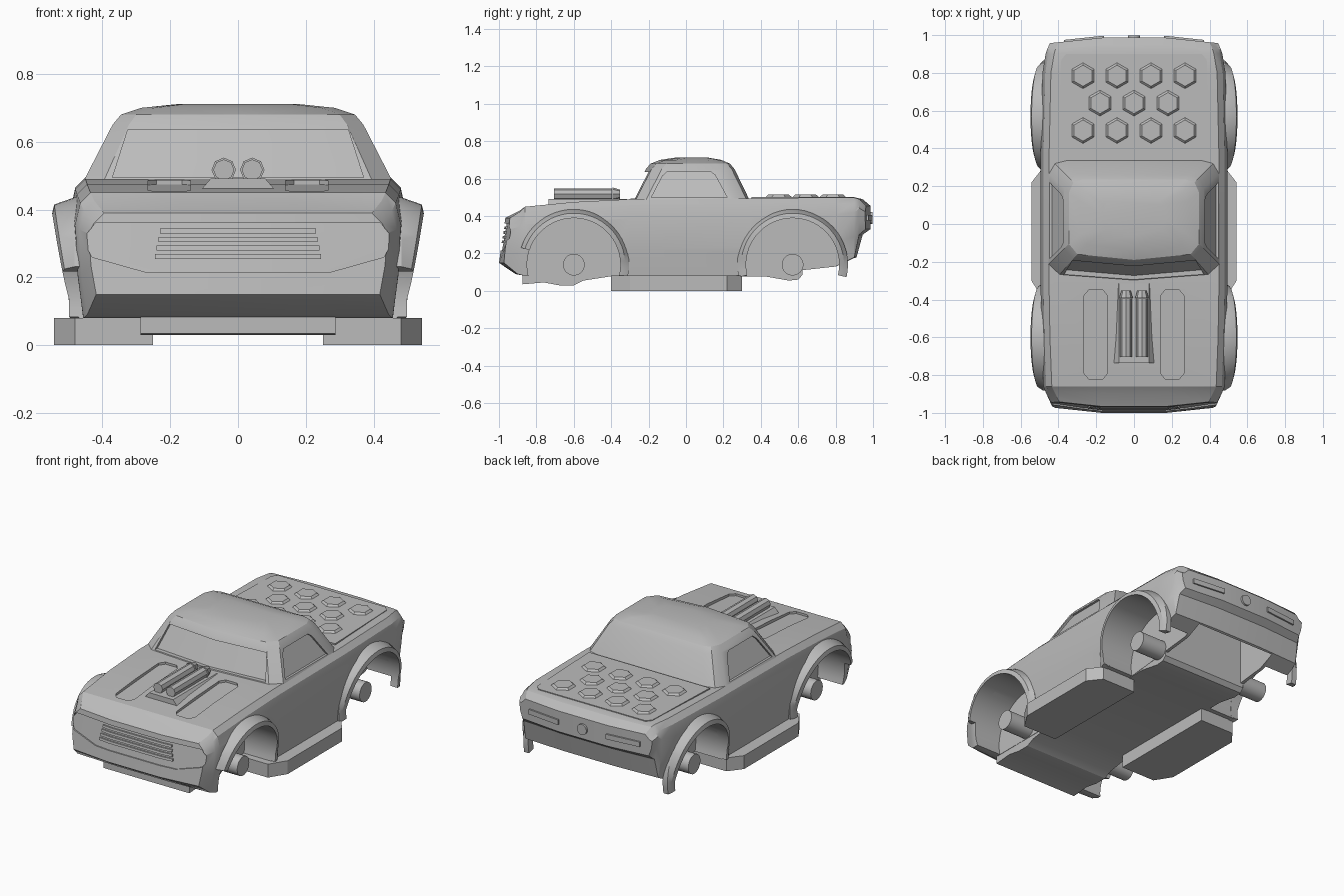
import bpy, bmesh, math
from mathutils import Vector, Matrix

if "Cube" in bpy.data.objects:
    bpy.data.objects.remove(bpy.data.objects["Cube"])

grey = bpy.data.materials.new("light_grey")
grey.use_nodes = True
grey.diffuse_color = (0.5, 0.5, 0.5, 1)
grey.node_tree.nodes["Principled BSDF"].inputs["Base Color"].default_value = (0.5, 0.5, 0.5, 1)


def finish(bm, name, angle=25):
    bmesh.ops.recalc_face_normals(bm, faces=bm.faces)
    mesh = bpy.data.meshes.new(name)
    bm.to_mesh(mesh)
    bm.free()
    mesh.materials.append(grey)
    ob = bpy.data.objects.new(name, mesh)
    bpy.context.collection.objects.link(ob)
    smooth(ob, angle)
    return ob


def smooth(ob, angle=25):
    bpy.ops.object.select_all(action="DESELECT")
    ob.select_set(True)
    bpy.context.view_layer.objects.active = ob
    bpy.ops.object.shade_smooth_by_angle(angle=math.radians(angle))


def slice_x(bm, xs):
    for x in xs:
        bmesh.ops.bisect_plane(bm, geom=bm.verts[:] + bm.edges[:] + bm.faces[:],
                               plane_co=(x, 0, 0), plane_no=(1, 0, 0))


def prism(name, pts, depth, rim=0, cuts=(), warp=None):
    """Extrude a flat outline along depth; rim leaves only a border frame."""
    bm = bmesh.new()
    face = bm.faces.new([bm.verts.new(p) for p in pts])
    if rim:
        bmesh.ops.inset_region(bm, faces=[face], thickness=rim)
        bmesh.ops.delete(bm, geom=[face], context="FACES_ONLY")
    out = bmesh.ops.extrude_face_region(bm, geom=bm.faces[:])
    moved = [g for g in out["geom"] if isinstance(g, bmesh.types.BMVert)]
    bmesh.ops.translate(bm, verts=moved, vec=depth)
    slice_x(bm, cuts)
    if warp:
        for v in bm.verts:
            warp(v.co)
    return finish(bm, name)


def cone(name, r1, r2, depth, at, sides=24, axis="Z"):
    bm = bmesh.new()
    bmesh.ops.create_cone(bm, cap_ends=True, segments=sides, radius1=r1, radius2=r2, depth=depth)
    if axis != "Z":
        turn = Matrix.Rotation(math.pi / 2, 3, "Y" if axis == "X" else "X")
        bmesh.ops.rotate(bm, verts=bm.verts, matrix=turn)
    bmesh.ops.translate(bm, verts=bm.verts, vec=at)
    return finish(bm, name)


def cut(target, cutters):
    for c in cutters:
        c.hide_render = True
        mod = target.modifiers.new("cut", "BOOLEAN")
        mod.operation, mod.solver, mod.object = "DIFFERENCE", "EXACT", c
        bpy.context.view_layer.objects.active = target
        bpy.ops.object.modifier_apply(modifier=mod.name)
        bpy.data.objects.remove(c)
    smooth(target)


def mirrored(pts):
    return pts + [(-x, *rest) for x, *rest in reversed(pts)]


def bow(co):
    """Bow both ends outward in the middle and lean the nose back."""
    f = min(max((abs(co.y) - 0.86) / 0.1, 0), 1)
    out = 0.03 * f * min(max((0.45 - abs(co.x)) / 0.28, 0), 1)
    if co.y < 0:
        co.y += 0.18 * f * max(co.z - 0.2, 0) - out
    else:
        co.y += out


# Body shell: half width, underside and top height at each station along y
stations = [(-0.97, 0.44, 0.15, 0.39), (-0.90, 0.468, 0.09, 0.425), (-0.86, 0.48, 0.08, 0.45),
            (-0.6, 0.49, 0.08, 0.475), (-0.3, 0.495, 0.08, 0.49), (0.34, 0.495, 0.08, 0.495),
            (0.8, 0.485, 0.13, 0.5), (0.9, 0.468, 0.18, 0.498), (0.925, 0.46, 0.3, 0.49),
            (0.957, 0.445, 0.33, 0.455)]
bm = bmesh.new()
rings = []
for y, w, zb, zt in stations:
    h = zt - zb
    half = [(w * 0.95, zb), (w * 0.985, zb + h * 0.35), (w, zb + h * 0.75),
            (w - 0.015, zt - 0.03), (w - 0.045, zt)]
    rings.append([bm.verts.new((x, y, z)) for x, z in mirrored(half)])
for a, b in zip(rings, rings[1:]):
    for i in range(len(a)):
        j = (i + 1) % len(a)
        bm.faces.new((a[i], a[j], b[j], b[i]))
bm.faces.new(rings[0])
bm.faces.new(rings[-1])
slice_x(bm, (-0.17, 0.17))
for v in bm.verts:
    bow(v.co)
body = finish(bm, "body")

WHEELS = (-0.6, 0.57)
SIDES = (-1, 1)
ENDS = (-0.17, 0.17)


def hood_slope(co):
    co.z += 0.07 * (co.y + 0.6)


# Openings in the body: wheel wells, rear cavity, hood slots, nose panel
cutters = [cone("well_cutter", 0.25, 0.25, 0.41, (s * 0.495, y, 0.14), 48, "X")
           for s in SIDES for y in WHEELS]
cutters.append(prism("cavity_cutter", mirrored([(0.27, 0.62, -0.1), (0.27, 0.9, -0.1)]), (0, 0, 0.565)))
slot = [(0.165, -0.82), (0.24, -0.82), (0.265, -0.79), (0.265, -0.38),
        (0.24, -0.35), (0.165, -0.35), (0.14, -0.38), (0.14, -0.79)]
for s in SIDES:
    cutters.append(prism("slot_cutter", [(s * x, y, 0.457) for x, y in slot], (0, 0, 0.1), warp=hood_slope))
nose = [(0.27, 0.215), (0.43, 0.26), (0.445, 0.285), (0.445, 0.33), (0.42, 0.36)]
cutters.append(prism("nose_cutter", [(x, -0.957, z) for x, z in mirrored(nose)],
                     (0, -0.2, 0), cuts=ENDS, warp=bow))
cut(body, cutters)

# Grille frame and slats
grille = mirrored([(0.265, 0.23), (0.24, 0.355)])
prism("grille_frame", [(x, -0.95, z) for x, z in grille], (0, -0.022, 0), 0.014, ENDS, bow)
for i in range(4):
    z = 0.255 + i * 0.025
    w = 0.245 - i * 0.005
    prism("grille_slat", [(x, -0.95, h) for x, h in mirrored([(w, z), (w, z + 0.014)])],
          (0, -0.016, 0), cuts=ENDS, warp=bow)

# Tail lights and rear badge disc
for s in SIDES:
    lamp = [(0.13, 0.345), (0.40, 0.345), (0.40, 0.435), (0.13, 0.435)]
    prism("tail_light_frame", [(s * x, 0.95, z) for x, z in lamp], (0, 0.022, 0), 0.016, ENDS, bow)
    lens = [(0.16, 0.375), (0.37, 0.375), (0.37, 0.405), (0.16, 0.405)]
    prism("tail_light_lens", [(s * x, 0.95, z) for x, z in lens], (0, 0.016, 0), 0, ENDS, bow)
cone("rear_disc", 0.032, 0.032, 0.03, (0, 0.983, 0.39), 24, "Y")

# Cabin: rings of half width, front and back at each height
bm = bmesh.new()
rings = []
for z, w, f, b in [(0.475, 0.46, -0.305, 0.345), (0.65, 0.37, -0.215, 0.26),
                   (0.68, 0.345, -0.19, 0.235), (0.7, 0.285, -0.14, 0.19), (0.712, 0.17, -0.06, 0.12)]:
    half = [(0, f), (0.87 * w, f + 0.03), (w, f + 0.085), (w, b - 0.07), (0.93 * w, b - 0.015), (0.8 * w, b)]
    ring = half + [(-x, y) for x, y in reversed(half[1:])]
    rings.append([bm.verts.new((x, y, z)) for x, y in ring])
for a, b in zip(rings, rings[1:]):
    for i in range(len(a)):
        j = (i + 1) % len(a)
        bm.faces.new((a[i], a[j], b[j], b[i]))
bm.faces.new(rings[0])
bm.faces.new(rings[-1])
cabin = finish(bm, "cabin", 40)


def bend_screen(co):
    co.y += 0.085 * abs(co.x)


# Recessed windscreen and side windows
screen = mirrored([(0.37, 0.495), (0.325, 0.635)])
cutters = [prism("screen_cutter", [(x, -0.283 + 0.514 * (z - 0.475), z) for x, z in screen],
                 (0, -0.1, 0), cuts=(0,), warp=bend_screen)]
window = [(-0.185, 0.5), (-0.125, 0.615), (-0.1, 0.638), (0.13, 0.638), (0.155, 0.62), (0.22, 0.5)]
for s in SIDES:
    cutters.append(prism("window_cutter", [(s * (0.446 - 0.514 * (z - 0.475)), y, z) for y, z in window],
                         (s * 0.1, 0, 0)))
cut(cabin, cutters)
prism("windscreen_trim", [(x * 0.975, -0.283 + 0.514 * (z - 0.475), z) for x, z in screen],
      (0, -0.006, 0), 0.01, (0,), bend_screen)

# Wheel arch flares, bulging most at the top, and axle stubs
for s in SIDES:
    for cy in WHEELS:
        bm = bmesh.new()
        end = 162 if cy < 0 else 193
        rings = []
        for i in range(31):
            a = math.radians(-13 + (end + 13) * i / 30)
            xo = 0.498 + 0.05 * max(math.sin(a), 0) ** 0.8
            section = [(0.249, 0.45), (0.249, xo), (0.275, xo - 0.006), (0.296, 0.482), (0.296, 0.45)]
            rings.append([bm.verts.new((s * x, cy + r * math.cos(a), 0.14 + r * math.sin(a)))
                          for r, x in section])
        for a, b in zip(rings, rings[1:]):
            for k in range(5):
                j = (k + 1) % 5
                bm.faces.new((a[k], a[j], b[j], b[k]))
        bm.faces.new(rings[0])
        bm.faces.new(rings[-1])
        finish(bm, "wheel_arch_flare")
        cone("axle_stub", 0.058, 0.058, 0.17, (s * 0.37, cy, 0.14), 24, "X")

# Underbody tub and side sills
tub = [(-0.875, 0.035), (-0.76, 0.045), (-0.68, 0.03), (-0.6, 0.03), (-0.55, 0.055), (-0.4, 0.078),
       (0.42, 0.078), (0.55, 0.055), (0.6, 0.06), (0.622, 0.085), (0.622, 0.3), (-0.875, 0.3)]
prism("underbody_tub", [(-0.288, y, z) for y, z in tub], (0.576, 0, 0))
sill = [(0.25, -0.4), (0.48, -0.4), (0.543, -0.3), (0.543, 0.22), (0.48, 0.3), (0.25, 0.3)]
for s in SIDES:
    prism("side_sill", [(s * x, y, 0) for x, y in sill], (0, 0, 0.081))

# Rear deck panel with hexagonal studs and their hollow undersides
deck = mirrored([(0.405, 0.35), (0.385, 0.87), (0.36, 0.9)])
prism("deck_panel", [(x, y, 0.485) for x, y in deck], (0, 0, 0.018))
for y, xs in ((0.785, (-0.27, -0.09, 0.09, 0.27)), (0.64, (-0.18, 0, 0.18)), (0.495, (-0.27, -0.09, 0.09, 0.27))):
    for x in xs:
        cone("hex_stud", 0.074, 0.056, 0.016, (x, y, 0.506), 6)
        if y > 0.6:
            cone("stud_underside", 0, 0.085, 0.08, (x, y, 0.43), 6)

# Hood intake: raised base and twin octagonal pipes
base = mirrored([(0.125, 0.44), (0.08, 0.492)])
prism("intake_base", [(x, -0.735, z) for x, z in base], (0, 0.42, 0))
for s in SIDES:
    ring = [(s * 0.042 + 0.036 * math.cos(math.radians(22.5 + 45 * i)), -0.73,
             0.517 + 0.034 * math.sin(math.radians(22.5 + 45 * i))) for i in range(8)]
    prism("intake_pipe", ring, (0, 0.34, 0), 0.008)
    cone("intake_core", 0.031, 0.031, 0.31, (s * 0.042, -0.55, 0.517), 8, "Y")
    cone("intake_tail", 0.024, 0.036, 0.04, (s * 0.042, -0.372, 0.517), 8, "Y")
